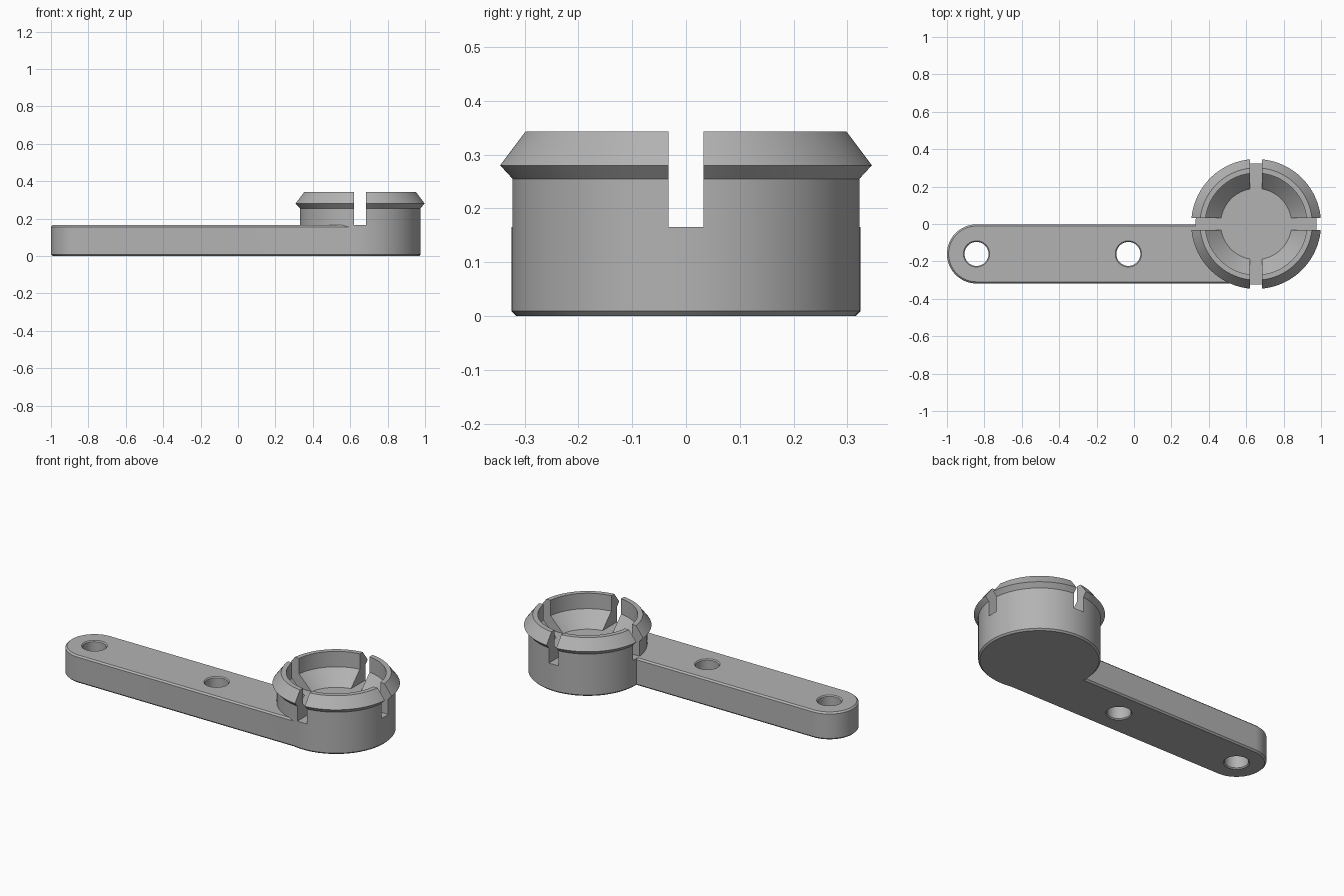
import bpy
import bmesh
from math import pi, cos, sin, radians

cube = bpy.data.objects.get("Cube")
if cube:
    bpy.data.objects.remove(cube, do_unlink=True)

CUP_X, FLOOR, ARM_Y, ARM_R = 0.653, 0.165, -0.16, 0.158
END_X, CHAMFER, SIDES = -0.842, 0.009, 96

grey = bpy.data.materials.new("grey plastic")
grey.use_nodes = True
grey.diffuse_color = (0.45, 0.45, 0.45, 1)
grey.node_tree.nodes["Principled BSDF"].inputs["Base Color"].default_value = grey.diffuse_color


def make_object(name, bm):
    bmesh.ops.recalc_face_normals(bm, faces=bm.faces[:])
    mesh = bpy.data.meshes.new(name)
    bm.to_mesh(mesh)
    bm.free()
    mesh.materials.append(grey)
    obj = bpy.data.objects.new(name, mesh)
    bpy.context.collection.objects.link(obj)
    return obj


def lathe(name, profile, x, y):
    """Closed solid turned about a vertical axis from (radius, height) points."""
    bm = bmesh.new()
    rings = [[bm.verts.new((x + r * cos(2 * pi * i / SIDES), y + r * sin(2 * pi * i / SIDES), z))
              for i in range(SIDES)] for r, z in profile]
    for low, high in zip(rings, rings[1:]):
        for i in range(SIDES):
            j = (i + 1) % SIDES
            bm.faces.new((low[i], low[j], high[j], high[i]))
    bm.faces.new(rings[0])
    bm.faces.new(rings[-1])
    return make_object(name, bm)


def box(name, x, y, z, sx, sy, sz):
    bm = bmesh.new()
    bmesh.ops.create_cube(bm, size=1)
    for v in bm.verts:
        v.co = (x + v.co.x * sx, y + v.co.y * sy, z + v.co.z * sz)
    return make_object(name, bm)


def combine(target, other, operation):
    mod = target.modifiers.new(operation.lower(), "BOOLEAN")
    mod.operation, mod.solver, mod.object = operation, "EXACT", other
    bpy.context.view_layer.objects.active = target
    bpy.ops.object.modifier_apply(modifier=mod.name)
    bpy.data.objects.remove(other, do_unlink=True)


# Cup with a flared snap lip and a conical seat
bracket = lathe("clip_bracket", [
    (0.19, FLOOR), (0.272, 0.25), (0.272, 0.343), (0.30, 0.343), (0.347, 0.28),
    (0.324, 0.255), (0.324, CHAMFER), (0.324 - CHAMFER, 0)], CUP_X, 0)

# Crossed slots splitting the lip into four segments
for name, sx, sy in (("slot_across", 1, 0.065), ("slot_along", 0.065, 1)):
    combine(bracket, box(name, CUP_X, 0, FLOOR + 0.2, sx, sy, 0.4), "DIFFERENCE")

# Flat arm with a rounded end and chamfered rims
bm = bmesh.new()
outline = [(END_X + ARM_R * cos(a), ARM_Y + ARM_R * sin(a))
           for a in (pi / 2 + pi * i / 40 for i in range(41))]
outline += [(CUP_X, ARM_Y - ARM_R), (CUP_X, ARM_Y + ARM_R)]
base = bm.faces.new([bm.verts.new((x, y, 0)) for x, y in outline])
grown = bmesh.ops.extrude_face_region(bm, geom=[base])
for v in grown["geom"]:
    if isinstance(v, bmesh.types.BMVert):
        v.co.z = FLOOR
rims = [e for e in bm.edges if abs(e.verts[0].co.z - e.verts[1].co.z) < 0.001]
bmesh.ops.recalc_face_normals(bm, faces=bm.faces[:])
bmesh.ops.bevel(bm, geom=rims, offset=CHAMFER, segments=1, affect="EDGES")
combine(bracket, make_object("arm", bm), "UNION")

# Two countersunk screw holes
R = 0.064
for x in (END_X, -0.03):
    drill = lathe("drill", [(R + 0.016, -0.01), (R, 0.006), (R, FLOOR - 0.006),
                            (R + 0.016, FLOOR + 0.01)], x, ARM_Y)
    combine(bracket, drill, "DIFFERENCE")

# Smooth curved walls, sharp rims
bpy.ops.object.select_all(action="DESELECT")
bracket.select_set(True)
bpy.context.view_layer.objects.active = bracket
bpy.ops.object.shade_smooth_by_angle(angle=radians(25))
